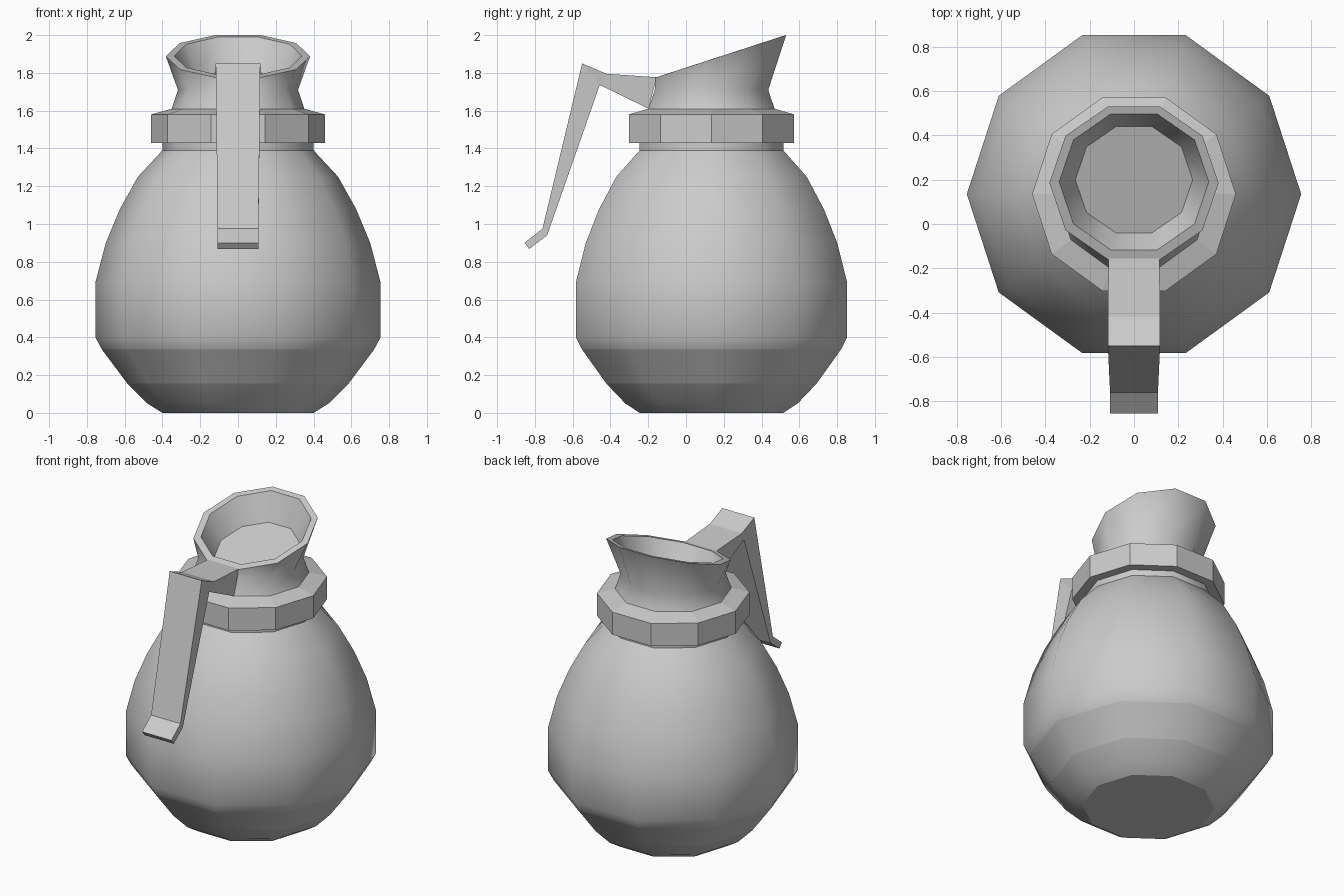
import bpy, bmesh, math

if "Cube" in bpy.data.objects:
    bpy.data.objects.remove(bpy.data.objects["Cube"])

SIDES = 10
CY = 0.135  # axis of the vessel


def finish(name, bm, smooth):
    bmesh.ops.recalc_face_normals(bm, faces=bm.faces)
    for f in bm.faces:
        f.smooth = smooth and len(f.verts) == 4
    me = bpy.data.meshes.new(name)
    bm.to_mesh(me)
    bm.free()
    ob = bpy.data.objects.new(name, me)
    bpy.context.collection.objects.link(ob)
    return ob


def lathe(name, rings, sharp=(), cap_start=False, cap_end=False, smooth=True):
    """Bridge ten-sided rings given as (rx, ry, centre_y, z, slope)."""
    bm = bmesh.new()
    loops = []
    for rx, ry, cy, z, slope in rings:
        loop = []
        for i in range(SIDES):
            a = 2 * math.pi * i / SIDES
            dy = ry * math.sin(a)
            loop.append(bm.verts.new((rx * math.cos(a), cy + dy, z + slope * dy)))
        loops.append(loop)
    for a, b in zip(loops, loops[1:]):
        for i in range(SIDES):
            j = (i + 1) % SIDES
            bm.faces.new((a[i], a[j], b[j], b[i]))
    if cap_start:
        bm.faces.new(loops[0][::-1])
    if cap_end:
        bm.faces.new(loops[-1])
    for k in sharp:
        for i in range(SIDES):
            e = bm.edges.get((loops[k][i], loops[k][(i + 1) % SIDES]))
            e.smooth = False
    return finish(name, bm, smooth)


def level(profile):
    return [(r, r, CY, z, 0) for r, z in profile]


# Rounded body with faceted base bands
lathe("body", level([(0.40, 0), (0.48, 0.05), (0.585, 0.155), (0.72, 0.335),
                     (0.755, 0.40), (0.755, 0.69), (0.70, 0.90), (0.625, 1.08),
                     (0.53, 1.25), (0.40, 1.39), (0.40, 1.44)]),
      sharp=(0, 2, 3, 9), cap_start=True)

# Collar band
lathe("collar", level([(0.38, 1.43), (0.46, 1.43), (0.46, 1.58), (0.352, 1.61)]),
      smooth=False)

# Flared neck with slanted lip, inner wall and inner floor
SLOPE = 0.326
lathe("neck", [(0.352, 0.352, CY, 1.608, 0),
               (0.318, 0.316, CY, 1.71, 0),
               (0.382, 0.363, 0.185, 1.888, SLOPE),
               (0.338, 0.323, 0.19, 1.89, SLOPE),
               (0.265, 0.252, 0.20, 1.73, SLOPE)],
      sharp=(0, 2, 3, 4), cap_end=True)

# Handle: sections of (outer y, z, half width) and (inner y, z, half width)
sections = [((-0.155, 1.777, 0.115), (-0.198, 1.61, 0.108)),
            ((-0.42, 1.795, 0.118), (-0.445, 1.731, 0.108)),
            ((-0.55, 1.85, 0.118), (-0.457, 1.735, 0.108)),
            ((-0.76, 0.975, 0.108), (-0.735, 0.94, 0.108)),
            ((-0.855, 0.90, 0.108), (-0.83, 0.868, 0.108))]
bm = bmesh.new()
quads = []
for (oy, oz, ow), (iy, iz, iw) in sections:
    quads.append([bm.verts.new(p) for p in
                  ((-ow, oy, oz), (ow, oy, oz), (iw, iy, iz), (-iw, iy, iz))])
for a, b in zip(quads, quads[1:]):
    for i in range(4):
        j = (i + 1) % 4
        bm.faces.new((a[i], a[j], b[j], b[i]))
bm.faces.new(quads[0][::-1])
bm.faces.new(quads[-1])
finish("handle", bm, False)
